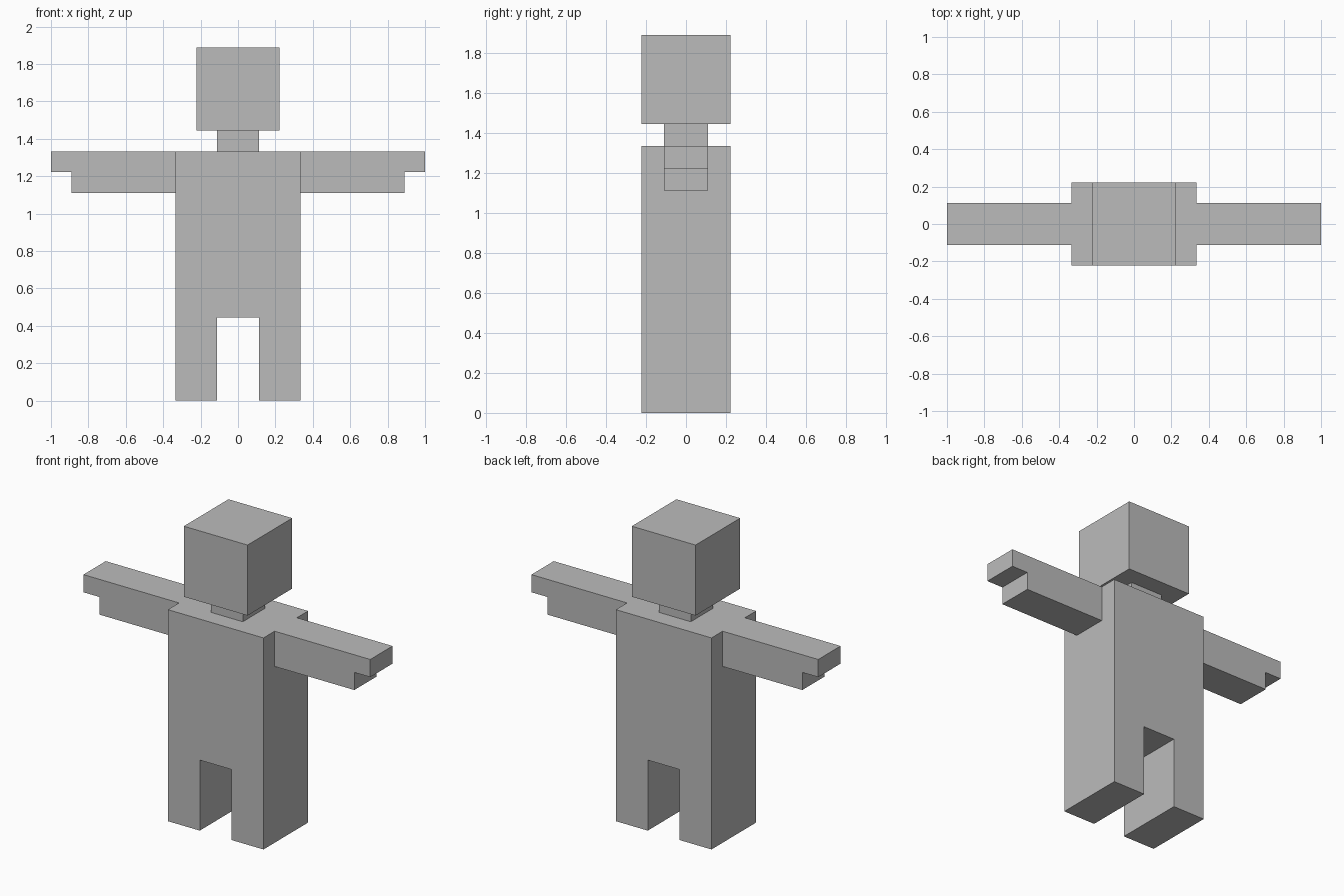
import bpy
import bmesh

if "Cube" in bpy.data.objects:
    bpy.data.objects.remove(bpy.data.objects["Cube"])

U = 1 / 9  # grid unit of the blocky figure

grey = bpy.data.materials.new("plain grey")
grey.diffuse_color = (0.5, 0.5, 0.5, 1)
grey.use_nodes = True
grey.node_tree.nodes["Principled BSDF"].inputs["Base Color"].default_value = grey.diffuse_color


def extrude_profile(name, profile, half_depth, hidden=None):
    """Extrude an x-z outline along y; drop faces buried in a joint."""
    bm = bmesh.new()
    front = bm.faces.new([bm.verts.new((x * U, -half_depth * U, z * U)) for x, z in profile])
    ext = bmesh.ops.extrude_face_region(bm, geom=[front], use_keep_orig=True)
    moved = [v for v in ext["geom"] if isinstance(v, bmesh.types.BMVert)]
    bmesh.ops.translate(bm, verts=moved, vec=(0, 2 * half_depth * U, 0))
    bmesh.ops.recalc_face_normals(bm, faces=bm.faces)
    if hidden:
        buried = [f for f in bm.faces if hidden(f.calc_center_median() / U, f.normal)]
        bmesh.ops.delete(bm, geom=buried, context="FACES_ONLY")
    mesh = bpy.data.meshes.new(name)
    bm.to_mesh(mesh)
    bm.free()
    mesh.materials.append(grey)
    obj = bpy.data.objects.new(name, mesh)
    bpy.context.collection.objects.link(obj)
    return obj


# Torso and both legs in one slab with a gap between the legs
extrude_profile("torso_and_legs",
                [(-3, 0), (-1, 0), (-1, 4), (1, 4), (1, 0), (3, 0), (3, 12), (-3, 12)], 2)

# Neck, open where it meets head and torso
extrude_profile("neck", [(-1, 12), (1, 12), (1, 13), (-1, 13)], 1,
                lambda c, n: abs(n.z) > 0.9)

# Head cube
extrude_profile("head", [(-2, 13), (2, 13), (2, 17), (-2, 17)], 2)

# Arms with a stepped hand, open at the shoulder
for side, s in (("left", 1), ("right", -1)):
    extrude_profile(side + "_arm",
                    [(s * x, z) for x, z in
                     [(3, 10), (8, 10), (8, 11), (9, 11), (9, 12), (3, 12)]], 1,
                    lambda c, n: abs(abs(c.x) - 3) < 0.01)
